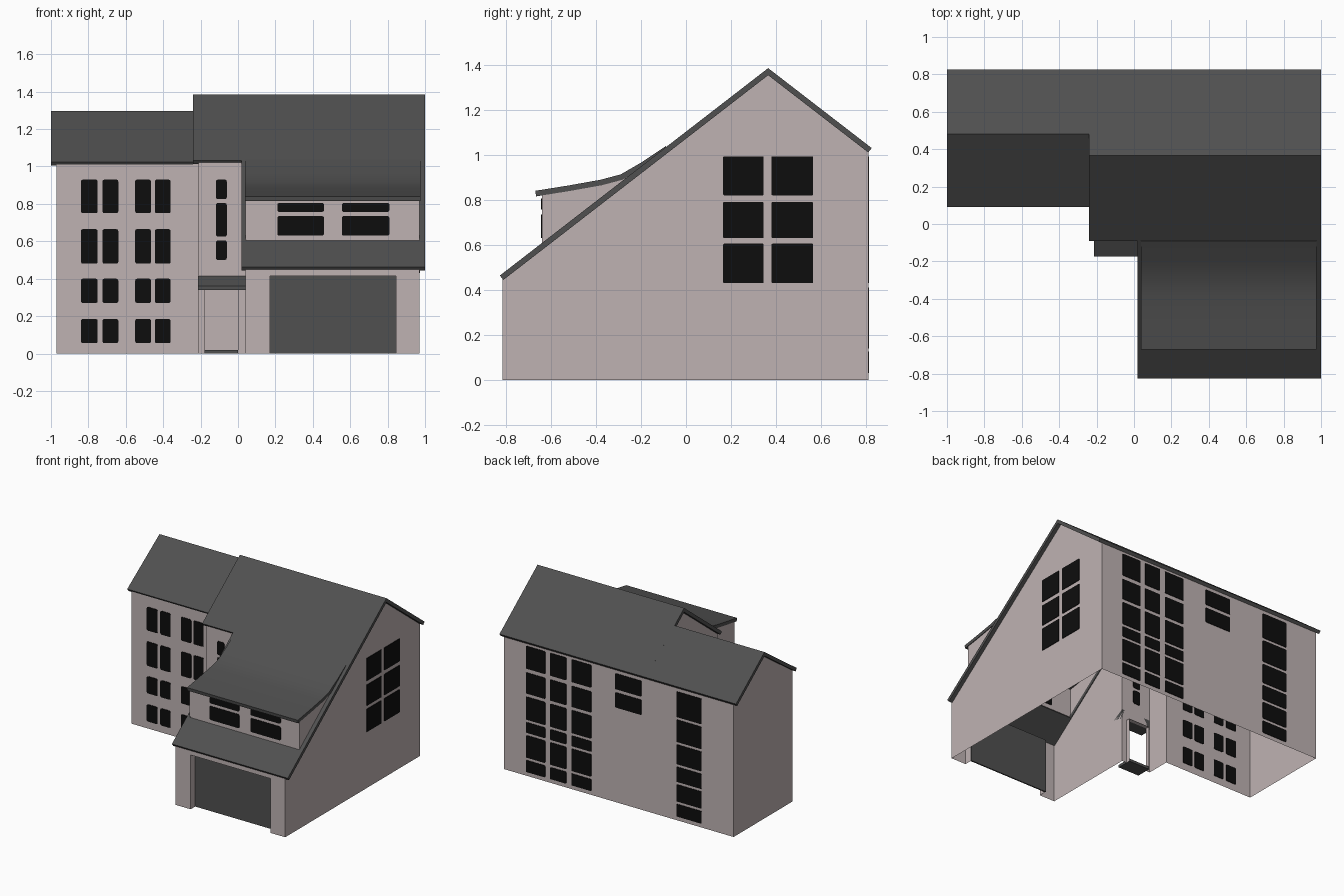
import bpy
import bmesh
import math
from mathutils import Vector

cube = bpy.data.objects.get("Cube")
if cube:
    bpy.data.objects.remove(cube)


def material(name, rgb):
    m = bpy.data.materials.new(name)
    m.use_nodes = True
    m.diffuse_color = (*rgb, 1)
    m.node_tree.nodes["Principled BSDF"].inputs["Base Color"].default_value = (*rgb, 1)
    return m


PLASTER = material("plaster", (0.52, 0.45, 0.45))
SLATE = material("dark slate", (0.08, 0.08, 0.08))
GLASS = material("black glass", (0.004, 0.004, 0.004))


def finish(name, bm, mat):
    mesh = bpy.data.meshes.new(name)
    bm.to_mesh(mesh)
    bm.free()
    mesh.materials.append(mat)
    ob = bpy.data.objects.new(name, mesh)
    bpy.context.collection.objects.link(ob)
    return ob


def place(axis, w, u, v):
    return (w, u, v) if axis == "x" else (u, w, v)


def solid(name, mat, axis, a, b, outlines):
    """Extrude flat outlines along an axis from a to b."""
    bm = bmesh.new()
    for pts in outlines:
        ends = [[bm.verts.new(place(axis, w, *p)) for p in pts] for w in (a, b)]
        for end in ends:
            bm.faces.new(end)
        for i in range(len(pts)):
            j = (i + 1) % len(pts)
            bm.faces.new((ends[0][i], ends[0][j], ends[1][j], ends[1][i]))
    bmesh.ops.recalc_face_normals(bm, faces=bm.faces[:])
    return finish(name, bm, mat)


def wall(name, axis, w, side, pts, mat=PLASTER):
    """One thin wall panel facing the given side of its axis."""
    bm = bmesh.new()
    face = bm.faces.new([bm.verts.new(place(axis, w, *p)) for p in pts])
    face.normal_update()
    if face.normal["xy".index(axis)] * side < 0:
        face.normal_flip()
    return finish(name, bm, mat)


def rect(u0, u1, v0, v1):
    return [(u0, v0), (u1, v0), (u1, v1), (u0, v1)]


def rounded(u0, u1, v0, v1, r=0.01):
    pts = []
    corners = [(u1 - r, v1 - r), (u0 + r, v1 - r), (u0 + r, v0 + r), (u1 - r, v0 + r)]
    for q, (cu, cv) in enumerate(corners):
        for k in range(3):
            t = math.pi / 2 * (q + k / 2)
            pts.append((cu + r * math.cos(t), cv + r * math.sin(t)))
    return pts


def windows(name, axis, w, cols, rows, r=0.01):
    panes = [rounded(*c, *z, r) for c in cols for z in rows]
    return solid(name, GLASS, axis, w - 0.004, w + 0.004, panes)


def slab(name, x0, x1, top, thick=0.025):
    """Roof slab: a top line running front to back, thickened downward."""
    top = [Vector(p) for p in top]
    normals = []
    for p, q in zip(top, top[1:]):
        d = (q - p).normalized()
        normals.append(Vector((d.y, -d.x)))
    under = []
    for i, p in enumerate(top):
        n0, n1 = normals[max(i - 1, 0)], normals[min(i, len(normals) - 1)]
        under.append(p + (n0 + n1) * thick / (1 + n0.dot(n1)))
    return solid(name, SLATE, "x", x0, x1, [top + under[::-1]])


def front_slope(y):
    return 1.385 - 0.773 * (0.365 - y)


# Outer walls, open underneath
REAR, FRONT, HALL, WING = 0.81, -0.815, -0.08, 0.10
EAVE = 1.026
dormer_side = [(-0.31, 0.89), (-0.64, 0.825), (-0.64, 0.593), (FRONT, 0.458), (FRONT, 0)]
wall("rear_wall", "y", REAR, 1, rect(-0.97, 0.97, 0, EAVE))
wall("left_gable", "x", 0.97, 1,
     [(REAR, 0), (REAR, EAVE), (0.365, 1.37), (-0.1, 1.012)] + dormer_side)
wall("garage_side_wall", "x", 0.04, -1, [(HALL, 0), (HALL, EAVE)] + dormer_side)
wall("right_gable", "x", -0.97, -1,
     [(REAR, 0), (REAR, EAVE), (0.48, 1.28), (WING, 1.017), (WING, 0)])
wall("wing_step_wall", "x", -0.21, -1,
     [(WING, 0), (HALL, 0), (HALL, EAVE), (0.365, 1.37), (0.48, 1.285), (WING, 1.017)])
wall("wing_front_wall", "y", WING, -1, rect(-0.97, -0.21, 0, 1.017))
wall("dormer_front_wall", "y", -0.64, -1, rect(0.04, 0.97, 0.593, 0.825))


def doorway_wall(name, y, x0, x1, top, d0, d1, head, depth):
    """Front wall with an opening to the ground and its reveals."""
    wall(name, "y", y, -1, [(x0, 0), (d0, 0), (d0, head), (d1, head),
                            (d1, 0), (x1, 0), (x1, top), (x0, top)])
    for label, x, side in (("right", d0, 1), ("left", d1, -1)):
        wall(f"{name}_{label}_reveal", "x", x, side, rect(y, y + depth, 0, head))
    bm = bmesh.new()
    ring = [(d0, y), (d0, y + depth), (d1, y + depth), (d1, y)]
    bm.faces.new([bm.verts.new((*p, head)) for p in ring])
    finish(name + "_lintel", bm, PLASTER)


doorway_wall("garage_front_wall", FRONT, 0.04, 0.97, 0.458, 0.17, 0.845, 0.415, 0.06)
doorway_wall("hall_front_wall", HALL, -0.21, 0.04, EAVE, -0.178, 0.0, 0.34, 0.03)
solid("garage_door", SLATE, "y", FRONT + 0.055, FRONT + 0.065, [rect(0.17, 0.845, 0, 0.415)])

# Roofs
back = (0.825, 1.03)
slab("wing_roof", -1, -0.24, [(0.09, 1.025), (0.48, 1.296), back])
slab("main_roof", -0.24, 1, [(-0.09, front_slope(-0.09)), (0.365, 1.385), back])
low, mid, high = [(y, front_slope(y)) for y in (-0.827, -0.645, -0.09)]
slab("roof_strip_right", 0.02, 0.045, [low, high])
slab("roof_strip_left", 0.97, 1, [low, high])
slab("garage_eave", 0.045, 0.97, [low, mid])
dormer = slab("dormer_roof", 0.038, 0.975,
              [(-0.67, 0.84), (-0.52, 0.864), (-0.38, 0.889), (-0.29, 0.913),
               (-0.2, 0.965), (-0.09, 1.038)])
bpy.context.view_layer.objects.active = dormer
dormer.select_set(True)
bpy.ops.object.shade_smooth_by_angle()

# Entrance canopy and step
solid("entrance_canopy", SLATE, "x", -0.215, 0.04,
      [[(HALL, 0.34), (-0.175, 0.34), (-0.175, 0.36), (HALL, 0.415)]])
solid("entrance_step", SLATE, "y", -0.165, HALL + 0.03, [rect(-0.178, 0, 0, 0.02)])

# Front windows
windows("wing_windows", "y", WING,
        [(-0.84, -0.75), (-0.725, -0.64), (-0.55, -0.465), (-0.445, -0.36)],
        [(0.055, 0.185), (0.27, 0.4), (0.48, 0.665), (0.75, 0.93)])
windows("stair_windows", "y", HALL, [(-0.118, -0.06)],
        [(0.5, 0.605), (0.625, 0.805), (0.825, 0.93)])
windows("dormer_windows", "y", -0.64, [(0.21, 0.46), (0.555, 0.81)],
        [(0.63, 0.735), (0.757, 0.805)])

# Gable and rear windows
tall = [(0.43, 0.605), (0.63, 0.79), (0.82, 0.993)]
windows("gable_windows", "x", 0.97, [(0.165, 0.345), (0.38, 0.565)], tall, 0.004)
windows("rear_living_windows", "y", REAR, [(0.233, 0.4), (0.445, 0.58), (0.623, 0.784)],
        [(0.03, 0.12), (0.14, 0.31), (0.33, 0.41)] + tall, 0.006)
windows("rear_hall_windows", "y", REAR, [(-0.19, 0.03)], [(0.725, 0.84), (0.865, 0.985)], 0.006)
windows("rear_stair_windows", "y", REAR, [(-0.7, -0.488)],
        [(0.03, 0.125), (0.145, 0.275), (0.295, 0.41), (0.43, 0.58), (0.6, 0.77), (0.79, 0.985)],
        0.006)
